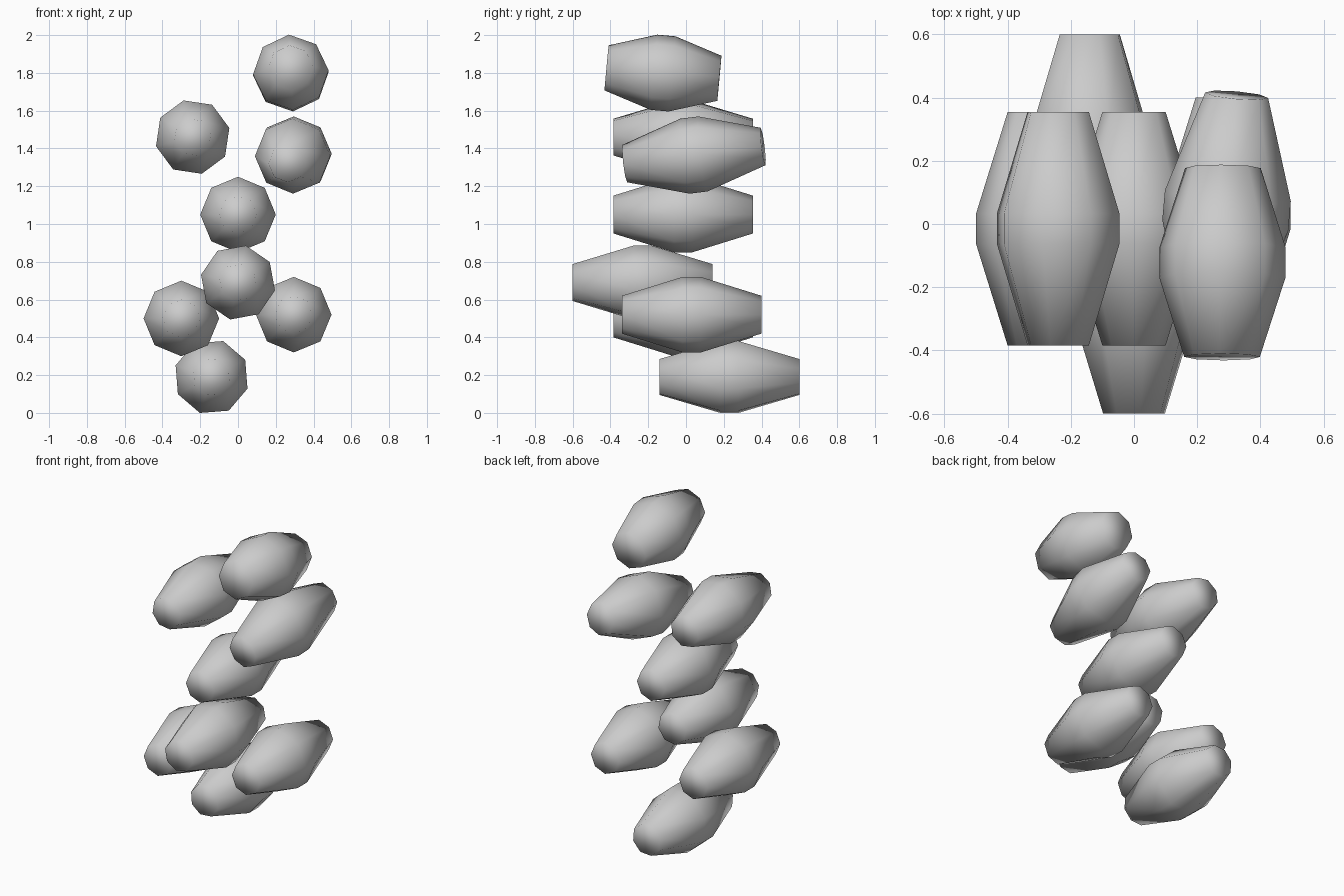
import bpy, bmesh
from math import sin, cos, pi, radians

if "Cube" in bpy.data.objects:
    bpy.data.objects.remove(bpy.data.objects["Cube"])

SIDES = 8
MID_RADIUS = 0.2
MID_HALF = 0.048     # half length of the widest band


def barrel(name, loc, rot=(0, 0, 0), half=0.37, end_radius=0.1):
    """Eight-sided barrel lying along y, lathed from four rings."""
    profile = [(-half, end_radius), (-MID_HALF, MID_RADIUS),
               (MID_HALF, MID_RADIUS), (half, end_radius)]
    bm = bmesh.new()
    rings = []
    for y, r in profile:
        rings.append([bm.verts.new((r * sin(2 * pi * i / SIDES), y,
                                    r * cos(2 * pi * i / SIDES)))
                      for i in range(SIDES)])
    for a, b in zip(rings, rings[1:]):
        for i in range(SIDES):
            j = (i + 1) % SIDES
            bm.faces.new((a[i], a[j], b[j], b[i]))
    bm.faces.new(rings[0])
    bm.faces.new(rings[-1])
    bmesh.ops.recalc_face_normals(bm, faces=bm.faces)
    for f in bm.faces:
        f.smooth = True
    mesh = bpy.data.meshes.new(name)
    bm.to_mesh(mesh)
    bm.free()
    ob = bpy.data.objects.new(name, mesh)
    ob.location = loc
    ob.rotation_euler = [radians(a) for a in rot]   # pitch, roll, yaw
    bpy.context.collection.objects.link(ob)


# Lower cluster
barrel("bottom_barrel", (-0.14, 0.23, 0.19), (0, 18, 0))
barrel("lower_left_barrel", (-0.3, -0.015, 0.5))
barrel("lower_right_barrel", (0.295, 0.03, 0.52))
barrel("lower_middle_barrel", (0, -0.23, 0.69), (0, 12, 0))

# Upper cluster
barrel("centre_barrel", (0, -0.015, 1.05))
barrel("upper_left_barrel", (-0.24, -0.015, 1.46), (0, -14, 0))
barrel("upper_right_barrel", (0.293, 0.042, 1.365), (7, 0, -5))

# Shorter barrel on top
barrel("top_barrel", (0.28, -0.122, 1.799), (-5.3, -3, 0), 0.3, 0.12)
